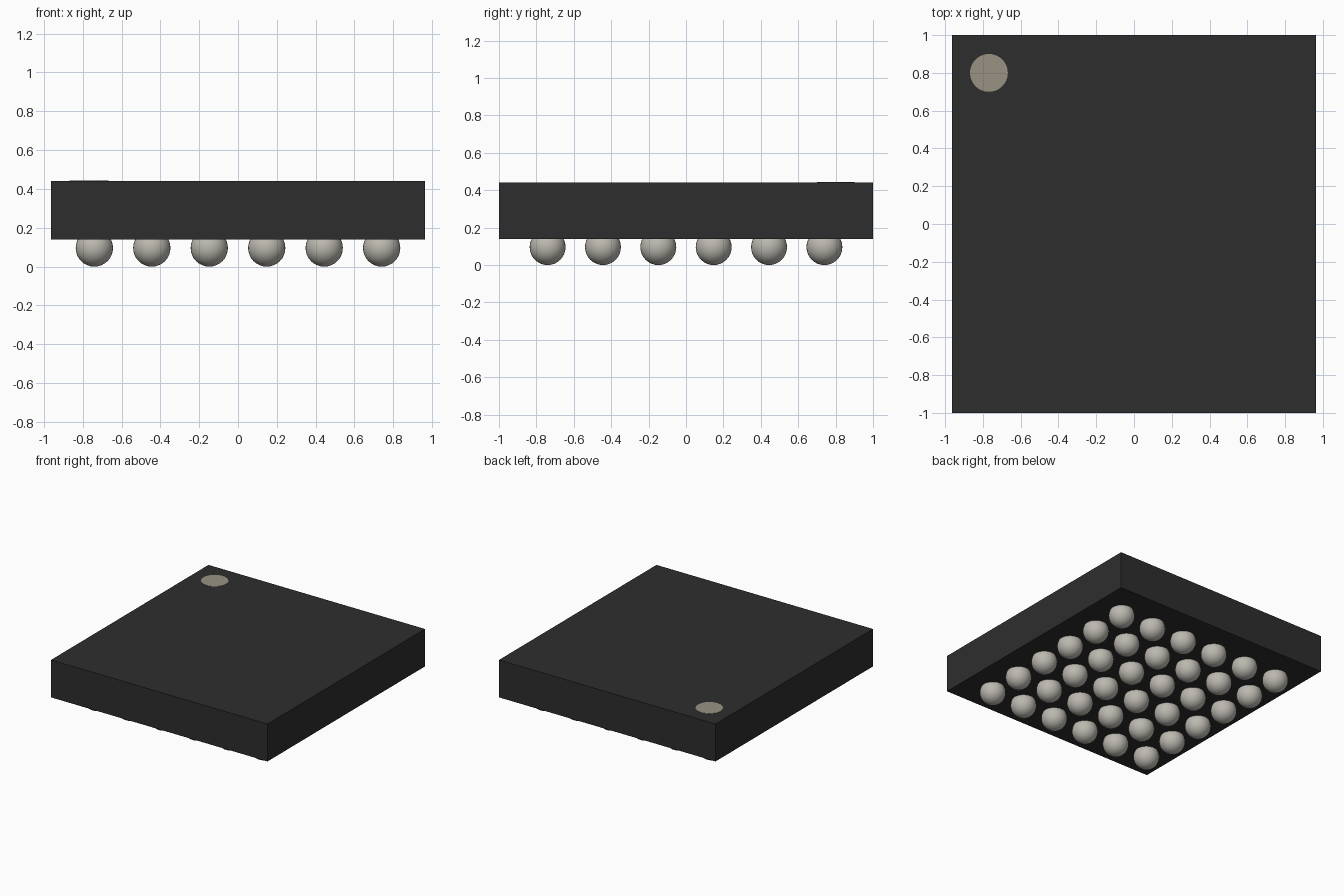
import bpy
import math

cube = bpy.data.objects.get("Cube")
if cube:
    bpy.data.objects.remove(cube, do_unlink=True)


def make_material(name, rgb, roughness=0.6):
    mat = bpy.data.materials.new(name)
    mat.use_nodes = True
    colour = (*rgb, 1.0)
    mat.diffuse_color = colour
    bsdf = mat.node_tree.nodes["Principled BSDF"]
    bsdf.inputs["Base Color"].default_value = colour
    bsdf.inputs["Roughness"].default_value = roughness
    return mat


def finish(name, mat):
    obj = bpy.context.object
    obj.name = obj.data.name = name
    obj.data.materials.append(mat)
    return obj


black = make_material("black plastic", (0.027, 0.027, 0.027))
beige = make_material("beige mark", (0.32, 0.29, 0.23))
solder = make_material("solder grey", (0.50, 0.48, 0.43))

WIDTH, DEPTH = 1.926, 2.0
BOTTOM, TOP = 0.14, 0.441
BALL_RADIUS, PITCH, COUNT = 0.096, 0.296, 6

# Package body
bpy.ops.mesh.primitive_cube_add(size=1, location=(0, 0, (BOTTOM + TOP) / 2))
body = finish("package_body", black)
body.scale = (WIDTH, DEPTH, TOP - BOTTOM)
bpy.ops.object.transform_apply(location=False, rotation=False, scale=True)

# Corner mark on the top face
bpy.ops.mesh.primitive_cylinder_add(vertices=48, radius=0.1, depth=0.004,
                                    location=(-0.768, 0.80, TOP))
finish("corner_mark", beige)

# Grid of solder balls, partly sunk into the underside
bpy.ops.mesh.primitive_uv_sphere_add(segments=32, ring_count=16, radius=BALL_RADIUS)
first = finish("solder_ball", solder)
bpy.ops.object.shade_smooth_by_angle(angle=math.radians(40))
start = -PITCH * (COUNT - 1) / 2
for row in range(COUNT):
    for col in range(COUNT):
        ball = first
        if row or col:
            ball = first.copy()
            ball.name = f"solder_ball_{row + 1}_{col + 1}"
            bpy.context.collection.objects.link(ball)
        ball.location = (start + col * PITCH, start + row * PITCH, BALL_RADIUS)
first.name = "solder_ball_1_1"
